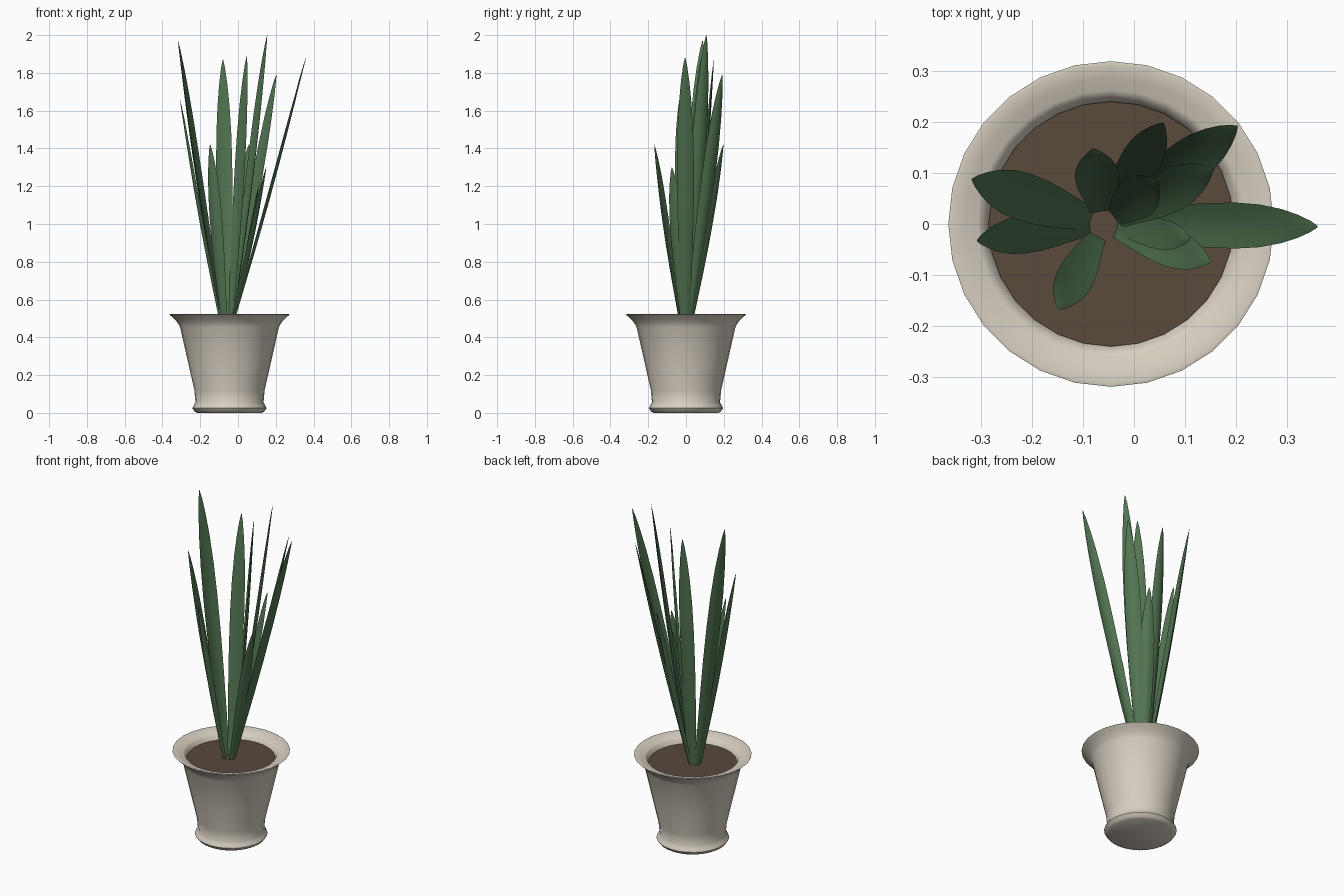
import bpy, bmesh, math
from mathutils import Vector

if "Cube" in bpy.data.objects:
    bpy.data.objects.remove(bpy.data.objects["Cube"])

CX, CY = -0.045, 0.0
SIDES = 28


def material(name, rgb):
    m = bpy.data.materials.new(name)
    m.diffuse_color = (*rgb, 1)
    m.use_nodes = True
    m.node_tree.nodes["Principled BSDF"].inputs["Base Color"].default_value = m.diffuse_color
    return m


def finish(bm, name, mat, angle):
    bmesh.ops.recalc_face_normals(bm, faces=bm.faces)
    me = bpy.data.meshes.new(name)
    bm.to_mesh(me)
    bm.free()
    me.materials.append(mat)
    ob = bpy.data.objects.new(name, me)
    bpy.context.collection.objects.link(ob)
    bpy.ops.object.select_all(action='DESELECT')
    ob.select_set(True)
    bpy.context.view_layer.objects.active = ob
    bpy.ops.object.shade_smooth_by_angle(angle=math.radians(angle))
    return ob


def loft(bm, rings):
    # bridge closed rings of points, cap both ends
    rows = [[bm.verts.new(p) for p in r] for r in rings]
    n = len(rows[0])
    for a, b in zip(rows, rows[1:]):
        for i in range(n):
            j = (i + 1) % n
            bm.faces.new((a[i], a[j], b[j], b[i]))
    bm.faces.new(rows[0])
    bm.faces.new(rows[-1])


def circle(r, z):
    return [(CX + r * math.sin(2 * math.pi * i / SIDES),
             CY + r * math.cos(2 * math.pi * i / SIDES), z) for i in range(SIDES)]


clay = material("clay", (0.68, 0.62, 0.53))
earth = material("earth", (0.10, 0.067, 0.045))
green = material("green", (0.085, 0.18, 0.085))

# Pot: foot ring, tapered wall, flared rim, inner lip
profile = [(0.172, 0.0), (0.185, 0.008), (0.197, 0.025), (0.188, 0.042),
           (0.180, 0.055), (0.186, 0.12), (0.220, 0.27), (0.262, 0.455),
           (0.275, 0.478), (0.295, 0.50), (0.319, 0.521), (0.312, 0.523),
           (0.285, 0.512), (0.262, 0.507), (0.249, 0.50), (0.238, 0.46)]
bm = bmesh.new()
loft(bm, [circle(r, z) for r, z in profile])
finish(bm, "pot", clay, 50)

# Soil disc
bm = bmesh.new()
loft(bm, [circle(0.236, 0.463), circle(0.240, 0.475)])
finish(bm, "soil", earth, 30)

# Leaves: tip x, y, z and half width
tips = [(0.36, -0.005, 1.88, 0.045), (0.203, 0.192, 1.79, 0.045),
        (0.155, 0.108, 2.00, 0.043), (0.047, 0.085, 1.89, 0.043),
        (0.058, 0.198, 1.42, 0.040), (-0.08, 0.148, 1.87, 0.043),
        (-0.318, 0.088, 1.97, 0.047), (-0.308, -0.033, 1.66, 0.037),
        (-0.148, -0.168, 1.42, 0.037), (0.15, -0.075, 1.30, 0.037),
        (0.11, -0.03, 1.20, 0.030)]
# half-width factor along the leaf
shape = [(0.0, 0.50), (0.12, 0.62), (0.3, 0.84), (0.45, 0.97), (0.6, 1.0),
         (0.72, 0.93), (0.83, 0.74), (0.91, 0.50), (0.97, 0.24), (1.0, 0.03)]
US = (-1, -0.5, 0, 0.5, 1)

for k, (x, y, z, w) in enumerate(tips):
    centre = Vector((-0.06, 0.0, 0.46))
    out = Vector((x - centre.x, y - centre.y, 0)).normalized()
    side = Vector((-out.y, out.x, 0))
    base = centre + out * 0.033
    tip = Vector((x, y, z))
    rings = []
    for t, f in shape:
        mid = base.lerp(tip, t) + out * 0.012 * math.sin(math.pi * t)
        hw = w * f
        cup = hw * (0.5 - 0.2 * t)
        thick = 0.009 * min(1, 2 * f)
        outer = [mid + side * hw * u - out * cup * u * u for u in US]
        inner = [mid + side * hw * u - out * (cup * u * u + thick * (1 - u * u))
                 for u in US[-2:0:-1]]
        rings.append(outer + inner)
    bm = bmesh.new()
    loft(bm, rings)
    finish(bm, f"leaf_{k + 1}", green, 60)
